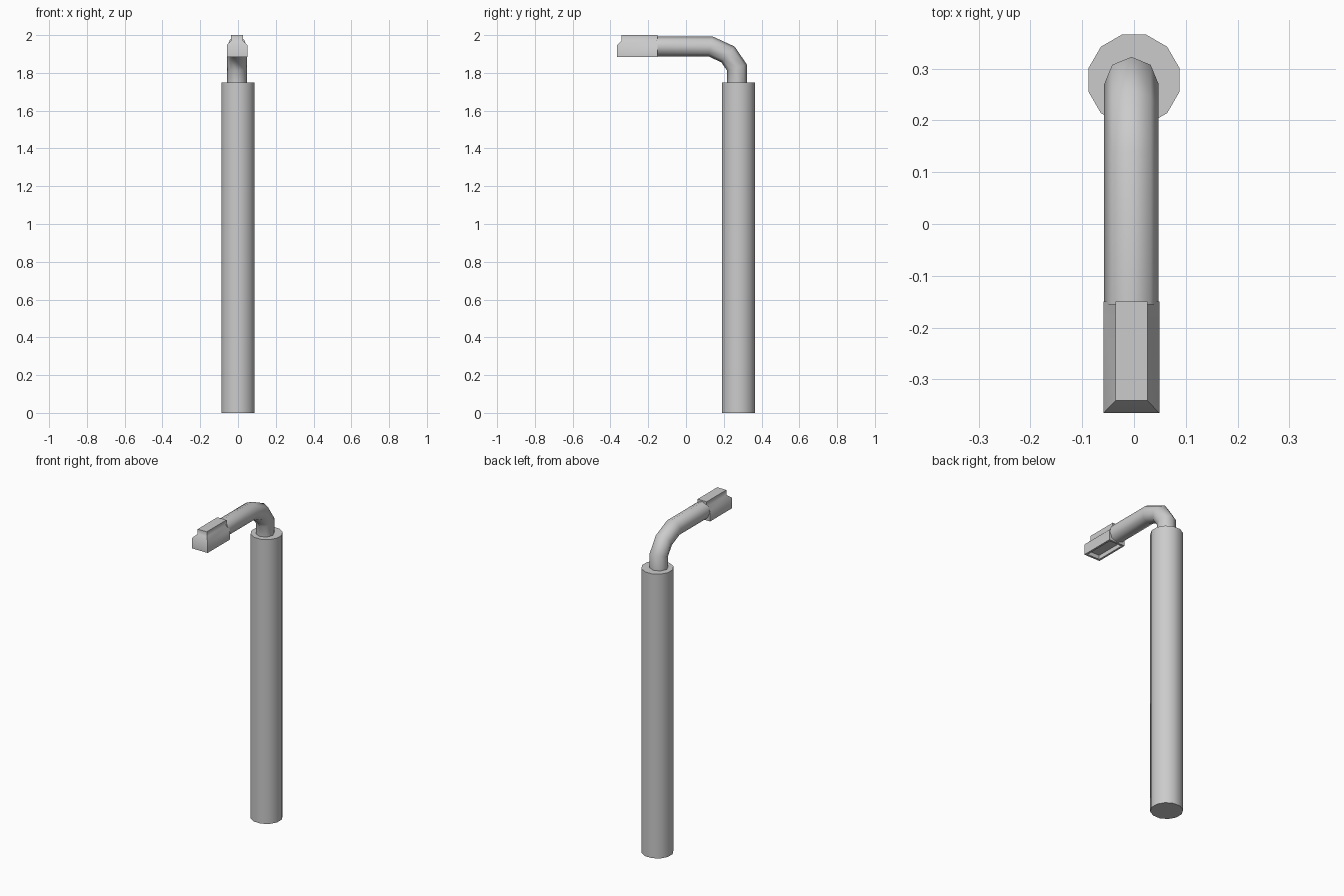
import bpy, bmesh
from math import sin, cos, tau, radians
from mathutils import Vector

if "Cube" in bpy.data.objects:
    bpy.data.objects.remove(bpy.data.objects["Cube"])


def loft(name, rings, angle=50):
    """Skin a list of matching vertex rings, cap both ends, smooth by angle."""
    bm = bmesh.new()
    loops = [[bm.verts.new(p) for p in ring] for ring in rings]
    n = len(loops[0])
    for a, b in zip(loops, loops[1:]):
        for i in range(n):
            j = (i + 1) % n
            bm.faces.new((a[i], a[j], b[j], b[i]))
    bm.faces.new(loops[0][::-1])
    bm.faces.new(loops[-1])
    bmesh.ops.recalc_face_normals(bm, faces=bm.faces)
    mesh = bpy.data.meshes.new(name)
    bm.to_mesh(mesh)
    bm.free()
    obj = bpy.data.objects.new(name, mesh)
    bpy.context.collection.objects.link(obj)
    bpy.ops.object.select_all(action='DESELECT')
    obj.select_set(True)
    bpy.context.view_layer.objects.active = obj
    bpy.ops.object.shade_smooth_by_angle(angle=radians(angle))
    return obj


AXIS_X = -0.005  # arm and head sit slightly off the post axis

# Post: 12-sided column
def post_ring(z):
    return [(0.0905 * cos(tau * (i + .5) / 12), 0.278 + 0.0905 * sin(tau * (i + .5) / 12), z)
            for i in range(12)]

loft("post", [post_ring(0), post_ring(1.75)])

# Arm: 8-sided bent tube with mitred rings
path = [Vector((AXIS_X, y, z)) for y, z in
        [(0.270, 1.74), (0.270, 1.828), (0.222, 1.898), (0.130, 1.940), (-0.155, 1.940)]]
side = Vector((1, 0, 0))
rings = []
for k, p in enumerate(path):
    d_in = (p - path[max(k - 1, 0)]).normalized() if k else (path[1] - p).normalized()
    d_out = (path[k + 1] - p).normalized() if k < len(path) - 1 else d_in
    tangent = (d_in + d_out).normalized()
    up = side.cross(tangent) / tangent.dot(d_in)
    rings.append([p + 0.0525 * (cos(tau * i / 8) * side + sin(tau * i / 8) * up)
                  for i in range(8)])
loft("arm", rings)

# Lamp head: recessed underside, sloped shoulder and narrow top ridge
def box_ring(half_x, front, back, z):
    return [(AXIS_X - half_x, front, z), (AXIS_X + half_x, front, z),
            (AXIS_X + half_x, back, z), (AXIS_X - half_x, back, z)]

loft("lamp_head", [
    box_ring(0.042, -0.352, -0.162, 1.910),
    box_ring(0.042, -0.352, -0.162, 1.885),
    box_ring(0.054, -0.365, -0.150, 1.885),
    box_ring(0.054, -0.365, -0.150, 1.948),
    box_ring(0.031, -0.341, -0.150, 1.970),
    box_ring(0.031, -0.341, -0.150, 2.000),
])
